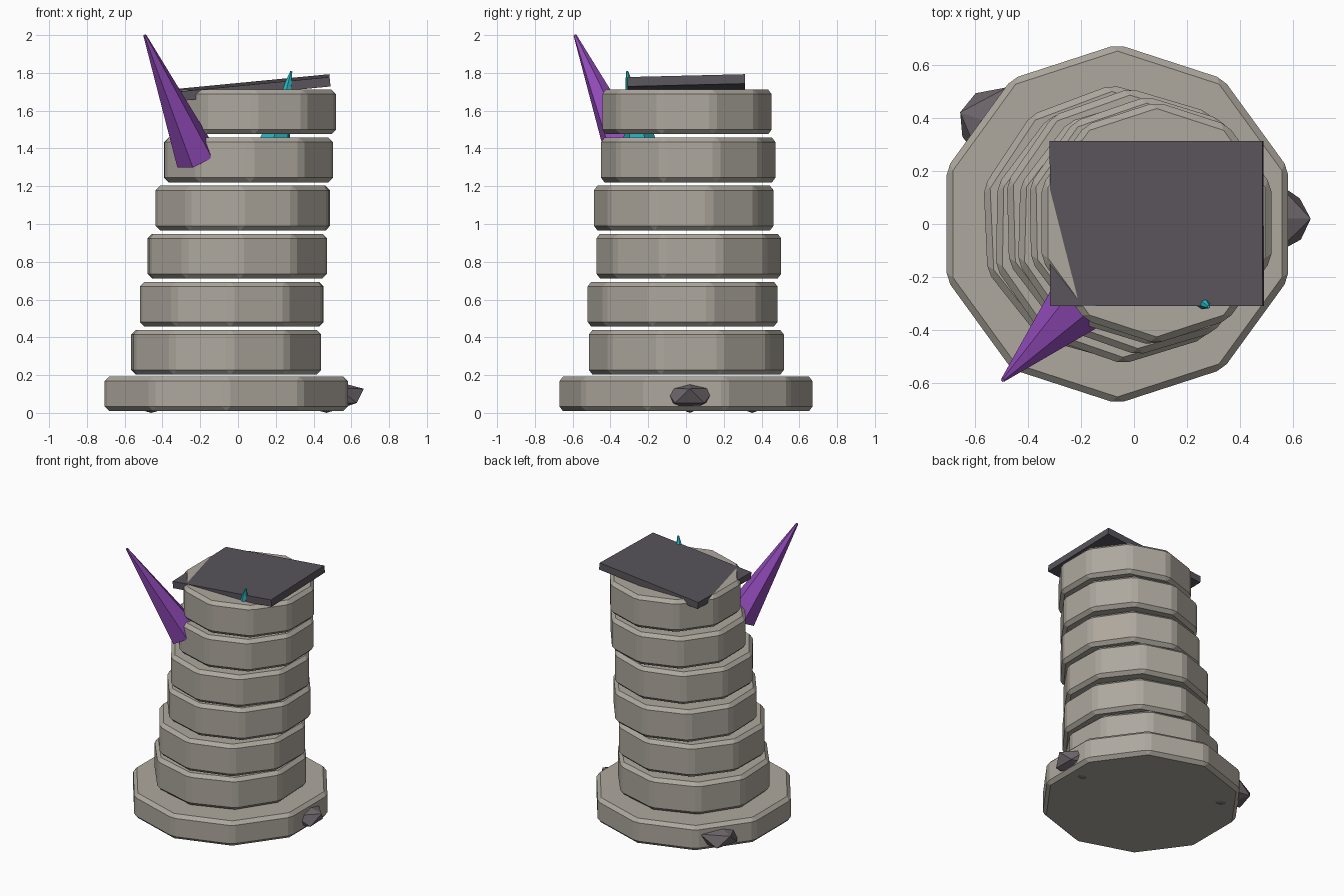
import bpy, bmesh, math, random
from mathutils import Vector, Matrix

if "Cube" in bpy.data.objects:
    bpy.data.objects.remove(bpy.data.objects["Cube"])

random.seed(4)


def material(name, rgb):
    m = bpy.data.materials.new(name)
    m.diffuse_color = (*rgb, 1)
    m.use_nodes = True
    m.node_tree.nodes["Principled BSDF"].inputs["Base Color"].default_value = m.diffuse_color
    return m


STONE = material("stone", (0.42, 0.39, 0.34))
DARK = material("dark_stone", (0.10, 0.09, 0.105))
RUBBLE = material("rubble", (0.15, 0.13, 0.145))
PURPLE = material("purple_crystal", (0.28, 0.07, 0.48))
CYAN = material("cyan_crystal", (0.02, 0.50, 0.58))


def finish(name, bm, mat):
    bmesh.ops.recalc_face_normals(bm, faces=bm.faces)
    me = bpy.data.meshes.new(name)
    bm.to_mesh(me)
    bm.free()
    me.materials.append(mat)
    ob = bpy.data.objects.new(name, me)
    bpy.context.collection.objects.link(ob)
    return ob


# Ten-sided stone drum with chamfered edges, one corner facing the front
def drum(name, x, y, z0, z1, radius, turn=0):
    bm = bmesh.new()
    bmesh.ops.create_cone(bm, cap_ends=True, segments=10, radius1=radius,
                          radius2=radius, depth=z1 - z0)
    # put a corner exactly on the y axis, then add the small turn
    v = bm.verts[:][0].co
    ang = math.pi / 2 - math.atan2(v.y, v.x) + math.radians(turn)
    bmesh.ops.rotate(bm, verts=bm.verts, matrix=Matrix.Rotation(ang, 3, 'Z'))
    bmesh.ops.translate(bm, verts=bm.verts, vec=(x, y, (z0 + z1) / 2))
    ob = finish(name, bm, STONE)
    bev = ob.modifiers.new("chamfer", 'BEVEL')
    bev.width = 0.024
    bev.segments = 1
    bev.limit_method = 'ANGLE'
    bev.angle_limit = math.radians(30)
    return ob


# Tapered crystal from a base centre to a tip
def crystal(name, base, tip, r_base, r_tip, sides, mat, spin=0):
    base, tip = Vector(base), Vector(tip)
    axis = tip - base
    bm = bmesh.new()
    bmesh.ops.create_cone(bm, cap_ends=True, segments=sides, radius1=r_base,
                          radius2=r_tip, depth=axis.length)
    m = (Matrix.Translation((base + tip) / 2)
         @ axis.to_track_quat('Z', 'Y').to_matrix().to_4x4()
         @ Matrix.Rotation(math.radians(spin), 4, 'Z'))
    bmesh.ops.transform(bm, matrix=m, verts=bm.verts)
    return finish(name, bm, mat)


# Faceted rock, half buried in the base
def rock(name, centre, size, turn):
    bm = bmesh.new()
    bmesh.ops.create_icosphere(bm, subdivisions=1, radius=1)
    for v in bm.verts:
        if abs(v.co.z) < 0.9:
            v.co *= random.uniform(0.9, 1.05)
    m = (Matrix.Translation(centre) @ Matrix.Rotation(math.radians(turn), 4, 'Z')
         @ Matrix.Diagonal((*size, 1)))
    bmesh.ops.transform(bm, matrix=m, verts=bm.verts)
    return finish(name, bm, RUBBLE)


# Base and leaning stack of drums
drum("base_plinth", -0.0625, 0, 0.01, 0.192, 0.677)
offsets_y = [0.002, -0.018, 0.015, -0.012, 0.012, 0.005]
turns = [2.5, -1, 1.5, -1.5, 1, 0]
for i, (oy, turn) in enumerate(zip(offsets_y, turns)):
    z = 0.203 + 0.2545 * i
    drum(f"drum_{i + 1}", -0.0625 + 0.0295 * i, oy, z, z + 0.236,
         0.523 - 0.0135 * i, turn)

# Tilted cap slab, sinking into the top drum on the left
bm = bmesh.new()
bmesh.ops.create_cube(bm, size=1)
m = (Matrix.Translation((0.086, 0.002, 1.722))
     @ Matrix.Rotation(math.radians(-5.5), 4, 'Y')
     @ Matrix.Rotation(math.radians(1.4), 4, 'X')
     @ Matrix.Diagonal((0.805, 0.622, 0.05, 1)))
bmesh.ops.transform(bm, matrix=m, verts=bm.verts)
finish("cap_slab", bm, DARK)

# Crystals
crystal("large_crystal", (-0.22, -0.31, 1.35), (-0.494, -0.588, 2.0),
        0.115, 0.008, 6, PURPLE, 30)
crystal("small_crystal", (0.18, -0.235, 1.38), (0.282, -0.312, 1.808),
        0.10, 0.006, 6, CYAN)

# Rubble
rock("rubble_right", (0.47, 0.02, 0.09), (0.235, 0.16, 0.09), 0)
rock("rubble_back_left", (-0.46, 0.35, 0.09), (0.25, 0.17, 0.09), 160)
